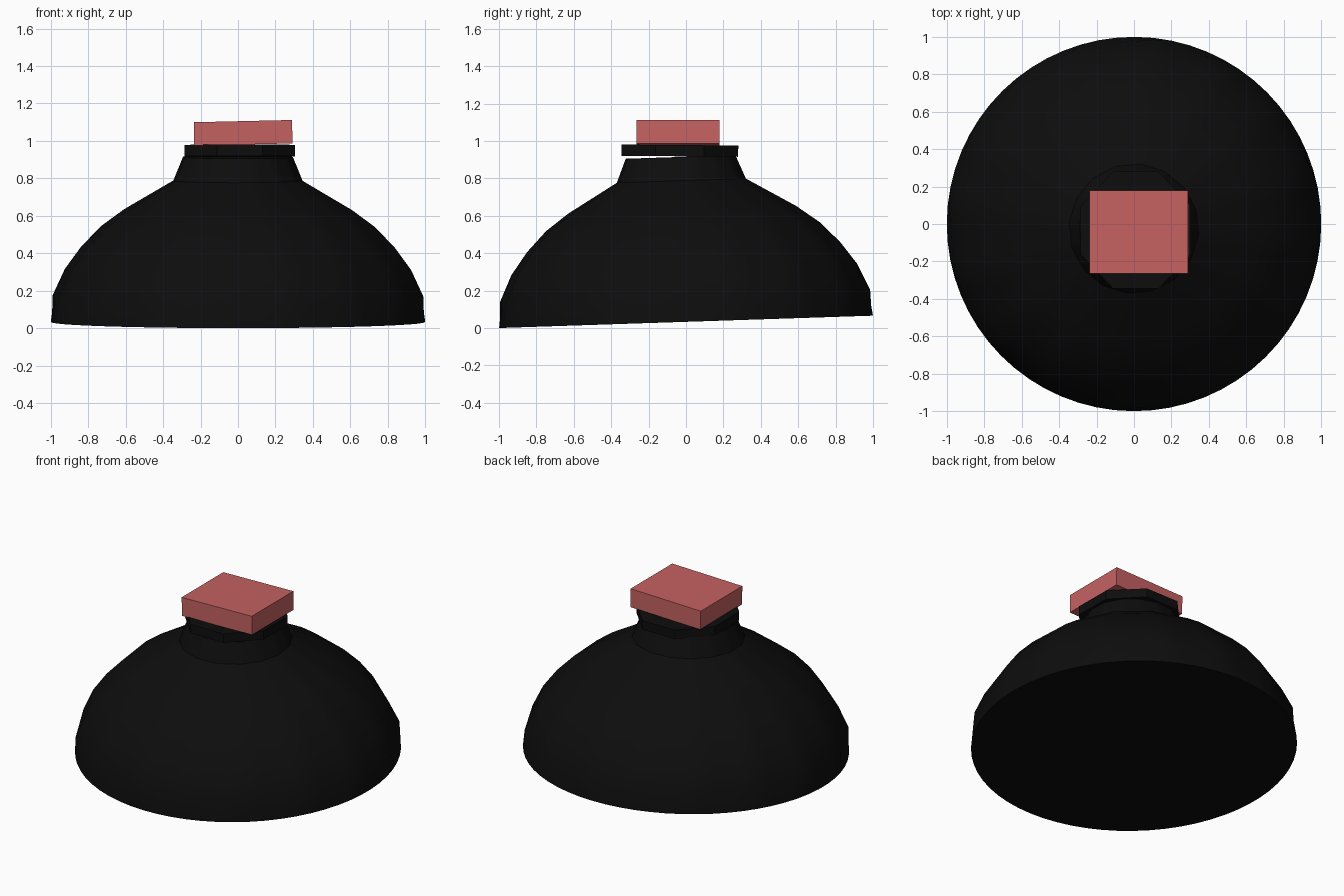
import bpy, bmesh, math

if "Cube" in bpy.data.objects:
    bpy.data.objects.remove(bpy.data.objects["Cube"])

def material(name, rgb):
    m = bpy.data.materials.new(name)
    m.diffuse_color = (*rgb, 1)
    m.use_nodes = True
    m.node_tree.nodes["Principled BSDF"].inputs["Base Color"].default_value = m.diffuse_color
    return m

black = material("black", (0.004, 0.004, 0.004))
red = material("red", (0.56, 0.12, 0.12))

def finish(bm, name, mat):
    bmesh.ops.recalc_face_normals(bm, faces=bm.faces)
    me = bpy.data.meshes.new(name)
    bm.to_mesh(me)
    bm.free()
    me.materials.append(mat)
    ob = bpy.data.objects.new(name, me)
    bpy.context.collection.objects.link(ob)
    return ob

def facet(a, sides, start):
    """Distance to a unit regular polygon's edge in direction a."""
    step = 2 * math.pi / sides
    off = (a - start) % step - step / 2
    return math.cos(step / 2) / math.cos(off)

# Bell body: round rim blending into a sixteen-sided dome and neck
SIDES, SPLIT = 16, 4
START = math.radians(-6)
profile = [(1, 0), (0.995, 0.14), (0.93, 0.28), (0.842, 0.40),
           (0.735, 0.51), (0.612, 0.60), (0.347, 0.755), (0.295, 0.882)]
bm = bmesh.new()
rings = []
n = SIDES * SPLIT
for i, (r, z) in enumerate(profile):
    ring = []
    for k in range(n):
        a = START + 2 * math.pi * k / n
        q = r * (facet(a, SIDES, START) if i else 1)
        ring.append(bm.verts.new((q * math.cos(a), q * math.sin(a), z)))
    rings.append(ring)
for lo, hi in zip(rings, rings[1:]):
    for k in range(n):
        j = (k + 1) % n
        bm.faces.new((lo[k], lo[j], hi[j], hi[k]))
bm.faces.new(rings[0][::-1])
bm.faces.new(rings[-1])
body = finish(bm, "bell_body", black)
body.location.z = 0.033
body.rotation_euler.x = 0.033
bpy.context.view_layer.objects.active = body
body.select_set(True)
bpy.ops.object.shade_smooth_by_angle(angle=math.radians(35))

# Eight-sided collar
bm = bmesh.new()
bmesh.ops.create_cone(bm, cap_ends=True, segments=8, radius1=1, radius2=1, depth=0.06)
for v in bm.verts:
    a = math.atan2(v.co.y, v.co.x)
    a = (math.floor(a / (math.pi / 4) + 0.01) + 0.5) * math.pi / 4
    v.co.x, v.co.y = 0.319 * math.cos(a), 0.338 * math.sin(a)
collar = finish(bm, "collar", black)
collar.location = (0.01, -0.033, 0.948)
collar.rotation_euler.x = -0.008

# Button block
bm = bmesh.new()
bmesh.ops.create_cube(bm, size=1)
bmesh.ops.scale(bm, vec=(0.525, 0.445, 0.125), verts=bm.verts)
block = finish(bm, "top_button", red)
block.location = (0.0275, -0.0425, 1.043)
block.rotation_euler.y = -0.023
